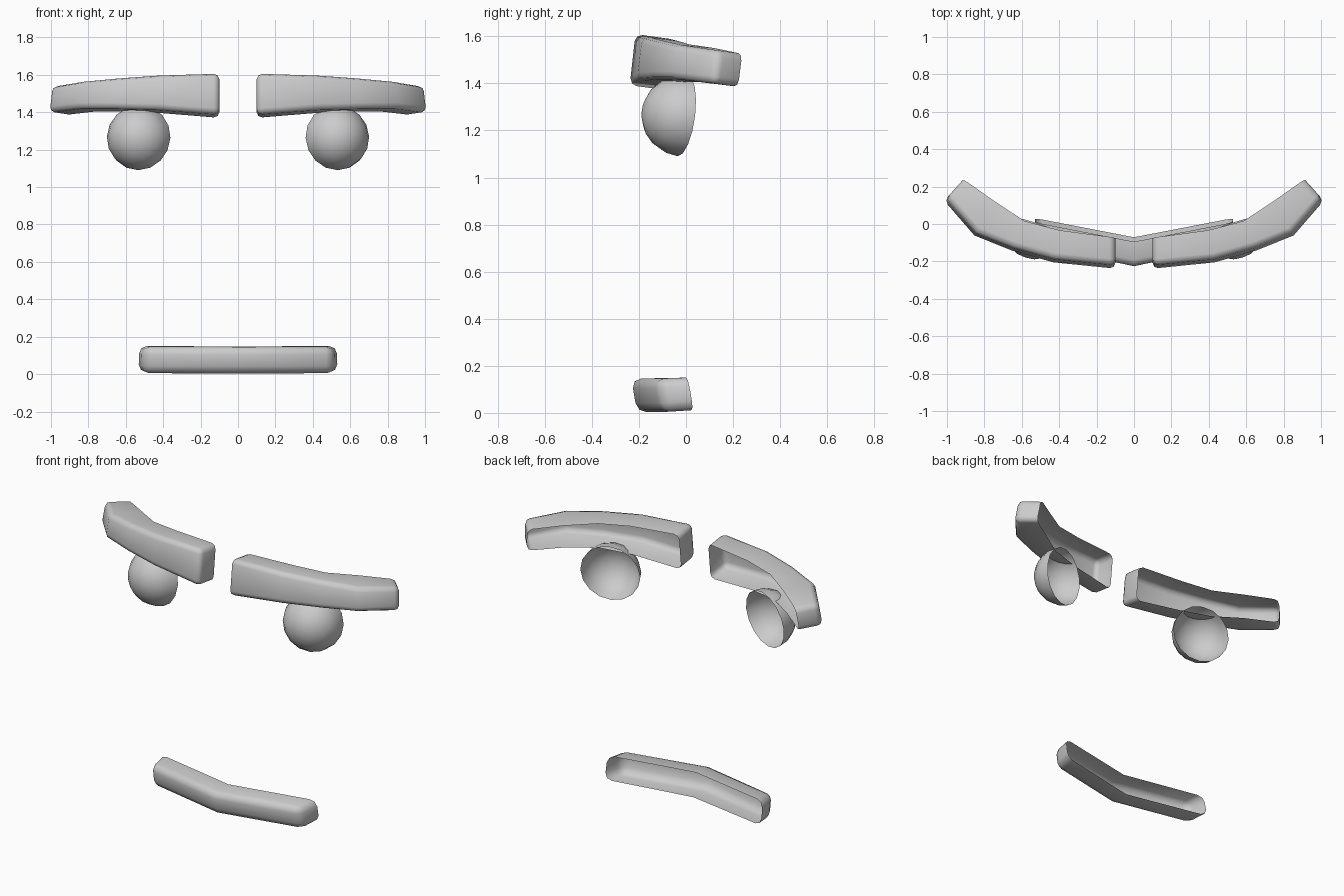
import bpy, bmesh, math
from mathutils import Vector, Matrix

if "Cube" in bpy.data.objects:
    bpy.data.objects.remove(bpy.data.objects["Cube"])


def finish(name, bm, bevel=0, mirror=False):
    """Turn a bmesh into a smooth object, with rounded edges and a mirrored twin if wanted."""
    mesh = bpy.data.meshes.new(name)
    for f in bm.faces:
        f.smooth = True
    bm.to_mesh(mesh)
    bm.free()
    obj = bpy.data.objects.new(name, mesh)
    bpy.context.collection.objects.link(obj)
    if bevel:
        b = obj.modifiers.new("rounded_edges", 'BEVEL')
        b.width, b.segments = bevel, 2
        b.limit_method, b.angle_limit = 'ANGLE', math.radians(45)
    if mirror:
        m = obj.modifiers.new("mirror", 'MIRROR')
        m.use_mirror_merge = False
    return obj


def open_bar(sections, lean):
    """Bar with closed ends and an open back.
    Each section: front x, y, back x, y, front bottom z, front top z, back bottom z, back top z."""
    bm = bmesh.new()
    rows = []
    for fx, fy, bx, by, fb, ft, bb, bt in sections:
        d = (Vector((bx, by, 0)) - Vector((fx, fy, 0))).normalized() * lean
        pts = [Vector((bx, by, bt)) + d, Vector((fx, fy, ft)) + d,
               Vector((fx, fy, fb)) - d, Vector((bx, by, bb)) - d]
        rows.append([bm.verts.new(p) for p in pts])
    for a, b in zip(rows, rows[1:]):
        for i in range(3):
            bm.faces.new((a[i], a[i + 1], b[i + 1], b[i]))
    bm.faces.new(rows[0][::-1])
    bm.faces.new(rows[-1])
    bm.normal_update()
    # front faces should look towards -y
    if bm.faces[:][1].normal.y > 0:
        bmesh.ops.reverse_faces(bm, faces=bm.faces[:])
    return bm


# Brows: curved bars wrapping round the face
brow = [
    (0.10, -0.23, 0.10, -0.085, 1.39, 1.61, 1.37, 1.59),
    (0.43, -0.197, 0.40, -0.045, 1.415, 1.60, 1.395, 1.58),
    (0.65, -0.135, 0.59, 0.005, 1.42, 1.585, 1.405, 1.565),
    (0.85, -0.055, 0.75, 0.11, 1.42, 1.565, 1.405, 1.55),
    (1.01, 0.13, 0.92, 0.23, 1.40, 1.54, 1.385, 1.525),
]
finish("brow", open_bar(brow, 0.012), bevel=0.03, mirror=True)

# Mouth: shallow chevron bar
mouth = [
    (-0.51, -0.115, -0.53, 0.02, 0.002, 0.145, 0.012, 0.15),
    (0.0, -0.22, 0.0, -0.083, 0.002, 0.145, 0.005, 0.148),
    (0.51, -0.115, 0.53, 0.02, 0.002, 0.145, 0.012, 0.15),
]
finish("mouth", open_bar(mouth, -0.012), bevel=0.04)

# Eyes: hollow half balls, turned outward and slightly up
bm = bmesh.new()
bmesh.ops.create_uvsphere(bm, u_segments=16, v_segments=10, radius=0.174)
bmesh.ops.delete(bm, geom=[v for v in bm.verts if v.co.z < -0.001], context='VERTS')
turn = Matrix.Rotation(math.radians(18), 4, 'Z') @ Matrix.Rotation(math.radians(83), 4, 'X')
bm.transform(Matrix.Translation((0.527, -0.015, 1.263)) @ turn)
finish("eye", bm, mirror=True)
